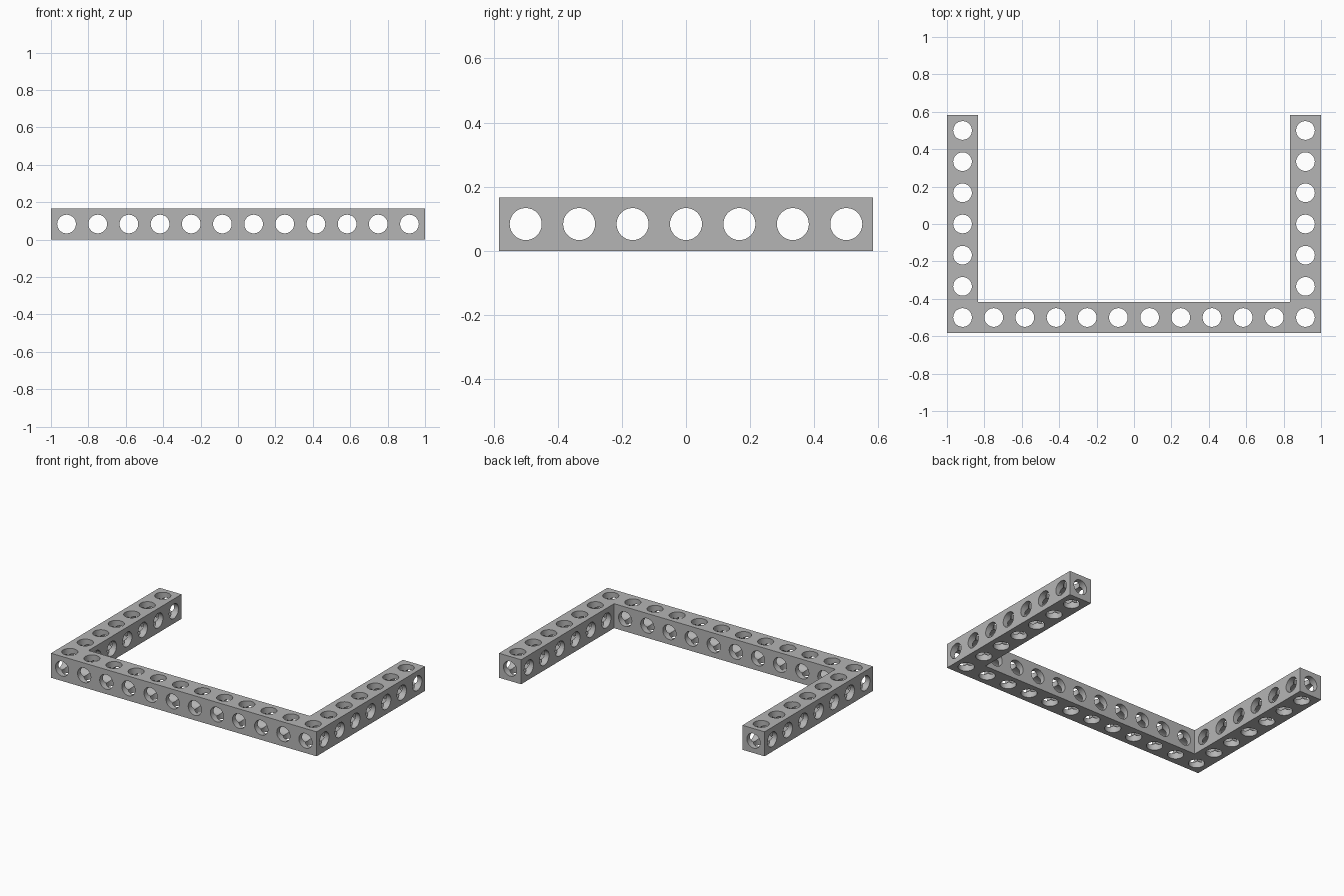
import bpy, bmesh, math
from mathutils import Vector, Matrix

cube = bpy.data.objects.get("Cube")
if cube:
    bpy.data.objects.remove(cube, do_unlink=True)

COLS, ROWS = 12, 7
CELL = 2 / COLS
HALF = CELL / 2
BORE = 0.05
SEGS = 32

grey = bpy.data.materials.new("plain grey")
grey.use_nodes = True
colour = (0.46, 0.46, 0.46, 1)
grey.diffuse_color = colour
grey.node_tree.nodes["Principled BSDF"].inputs["Base Color"].default_value = colour

# Cells of the U-shaped beam: front bar plus two arms running back
cells = {(i, 0) for i in range(COLS)}
cells |= {(i, j) for i in (0, COLS - 1) for j in range(ROWS)}

bm = bmesh.new()


def cell_side(centre, direction, has_plate):
    """One side of a cell: a square plate with a round hole, and the bore
    wall running in to where the three crossing bores meet."""
    turn = Vector((0, 0, 1)).rotation_difference(Vector(direction)).to_matrix().to_4x4()
    if direction == (0, 0, -1):
        turn = Matrix.Rotation(math.pi, 4, "X")
    place = Matrix.Translation(centre) @ turn
    outer, rim, inner = [], [], []
    for k in range(SEGS):
        a = 2 * math.pi * k / SEGS
        c, s = math.cos(a), math.sin(a)
        m = max(abs(c), abs(s))
        outer.append(bm.verts.new(place @ Vector((c / m * HALF, s / m * HALF, HALF))))
        rim.append(bm.verts.new(place @ Vector((c * BORE, s * BORE, HALF))))
        inner.append(bm.verts.new(place @ Vector((c * BORE, s * BORE, m * BORE))))
    for k in range(SEGS):
        n = (k + 1) % SEGS
        if has_plate:
            bm.faces.new((rim[k], outer[k], outer[n], rim[n]))
        bm.faces.new((inner[k], rim[k], rim[n], inner[n]))


for i, j in cells:
    centre = Vector((-1 + (i + 0.5) * CELL, (j + 0.5 - ROWS / 2) * CELL, HALF))
    for dx, dy in ((1, 0), (-1, 0), (0, 1), (0, -1)):
        cell_side(centre, (dx, dy, 0), (i + dx, j + dy) not in cells)
    for dz in (1, -1):
        cell_side(centre, (0, 0, dz), True)

# Weld the cells into one beam
bmesh.ops.remove_doubles(bm, verts=bm.verts, dist=0.0002)
loose = [v for v in bm.verts if not v.link_faces]
bmesh.ops.delete(bm, geom=loose, context="VERTS")

mesh = bpy.data.meshes.new("perforated_frame")
bm.to_mesh(mesh)
bm.free()
mesh.materials.append(grey)
frame = bpy.data.objects.new("perforated_frame", mesh)
bpy.context.collection.objects.link(frame)
bpy.context.view_layer.objects.active = frame
frame.select_set(True)
bpy.ops.object.shade_smooth_by_angle(angle=math.radians(30))
